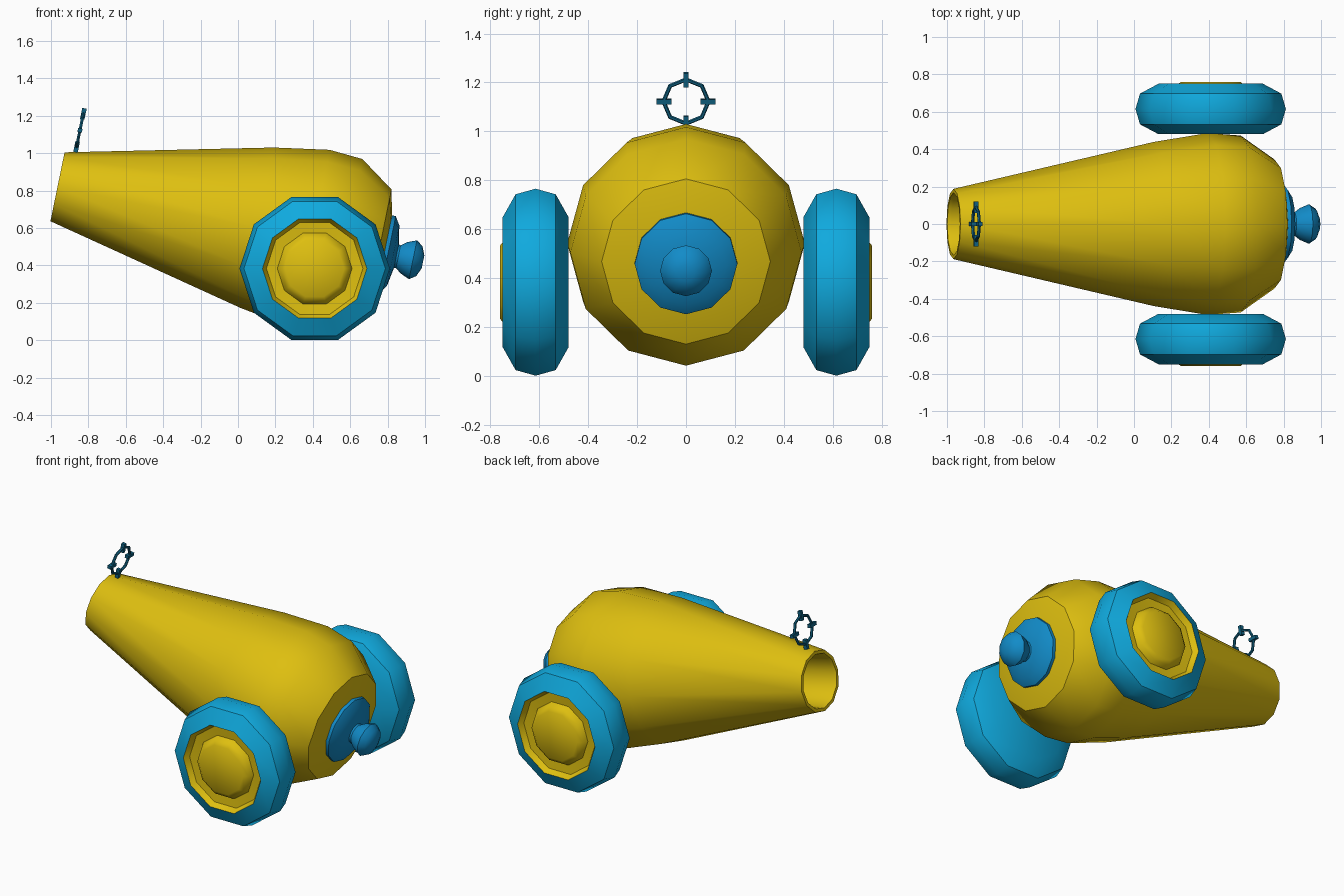
import bpy, bmesh, math
from mathutils import Matrix, Vector

if "Cube" in bpy.data.objects:
    bpy.data.objects.remove(bpy.data.objects["Cube"])


def material(name, rgb):
    m = bpy.data.materials.new(name)
    m.diffuse_color = (*rgb, 1)
    m.use_nodes = True
    m.node_tree.nodes["Principled BSDF"].inputs["Base Color"].default_value = m.diffuse_color
    return m


YELLOW = material("yellow", (0.73, 0.52, 0.005))
BLUE = material("wheel_blue", (0.005, 0.40, 0.73))
CAP_BLUE = material("cap_blue", (0.006, 0.26, 0.58))
SIGHT_BLUE = material("sight_blue", (0.005, 0.125, 0.23))


def frame(origin, x, z):
    """Matrix with the given local x and z directions."""
    x, z = Vector(x), Vector(z)
    return Matrix((x, z.cross(x), z)).transposed().to_4x4(), Matrix.Translation(origin)


def finish(name, bm, mats, xf, angle=None):
    rot, loc = xf
    bmesh.ops.transform(bm, matrix=loc @ rot, verts=bm.verts)
    bmesh.ops.recalc_face_normals(bm, faces=bm.faces)
    me = bpy.data.meshes.new(name)
    bm.to_mesh(me)
    bm.free()
    ob = bpy.data.objects.new(name, me)
    bpy.context.collection.objects.link(ob)
    for m in mats:
        me.materials.append(m)
    if angle:
        bpy.ops.object.select_all(action='DESELECT')
        ob.select_set(True)
        bpy.context.view_layer.objects.active = ob
        bpy.ops.object.shade_smooth_by_angle(angle=math.radians(angle))
    return ob


def lathe(name, profile, sides, xf, mats, switch=99):
    """Revolve (height, radius) points; bands from 'switch' on use the second material."""
    bm = bmesh.new()
    rings = []
    for h, r in profile:
        rings.append([bm.verts.new((r * math.cos(a), r * math.sin(a), h))
                      for a in (2 * math.pi * i / sides for i in range(sides))])
    for k, (a, b) in enumerate(zip(rings, rings[1:])):
        for i in range(sides):
            j = (i + 1) % sides
            f = bm.faces.new((a[i], a[j], b[j], b[i]))
            f.material_index = int(k >= switch)
    bm.faces.new(rings[0])
    bm.faces.new(rings[-1]).material_index = int(len(rings) > switch)
    return finish(name, bm, mats, xf, 40)


# Tilted barrel axis, running from muzzle to breech
tilt = math.radians(11.6)
axis = (math.cos(tilt), 0, -math.sin(tilt))
up = (math.sin(tilt), 0, math.cos(tilt))
barrel_frame = frame((-0.965, 0, 0.82), up, axis)

# Barrel with hollow muzzle
lathe("barrel", [(0.30, 0.155), (0.02, 0.162), (0, 0.168), (0, 0.188), (1.09, 0.438),
                 (1.385, 0.486), (1.567, 0.473), (1.752, 0.345), (1.785, 0.2)],
      12, barrel_frame, [YELLOW])

# Breech cap and knob
lathe("breech_cap", [(1.765, 0.21), (1.803, 0.21), (1.832, 0.165), (1.85, 0.06)],
      12, barrel_frame, [CAP_BLUE])
lathe("breech_knob", [(1.83, 0.07), (1.86, 0.062), (1.89, 0.085), (1.94, 0.106),
                      (1.975, 0.082), (1.995, 0.035)],
      12, barrel_frame, [CAP_BLUE])

# Wheels: tyre, recessed rim and raised hub
wheel = [(-0.135, 0.279), (-0.082, 0.378), (0, 0.402), (0.082, 0.378), (0.135, 0.279),
         (0.10, 0.258), (0.095, 0.2), (0.125, 0.185), (0.145, 0.158)]
for side, label in ((-1, "front"), (1, "back")):
    lathe(label + "_wheel", wheel, 10,
          frame((0.41, side * 0.615, 0.383), (1, 0, 0), (0, side, 0)), [BLUE, YELLOW], 4)

# Sight ring with four cross ticks
sight_frame = frame((-0.845, 0, 1.122), up, axis)
bm = bmesh.new()
R, t = 0.092, 0.009
rings = []
for i in range(8):
    a = math.pi * i / 4
    rings.append([bm.verts.new(((R + t * math.cos(b)) * math.cos(a),
                                (R + t * math.cos(b)) * math.sin(a), t * math.sin(b)))
                  for b in (math.pi * k / 3 for k in range(6))])
for i in range(8):
    for k in range(6):
        a, b, n = rings[i], rings[(i + 1) % 8], (k + 1) % 6
        bm.faces.new((a[k], b[k], b[n], a[n]))
finish("sight_ring", bm, [SIGHT_BLUE], sight_frame)

bm = bmesh.new()
for i in range(4):
    m = (Matrix.Rotation(math.pi * i / 2, 4, 'Z') @ Matrix.Translation((0.09, 0, 0))
         @ Matrix.Diagonal((0.06, 0.021, 0.024, 1)))
    bmesh.ops.create_cube(bm, size=1, matrix=m)
finish("sight_ticks", bm, [SIGHT_BLUE], sight_frame)
